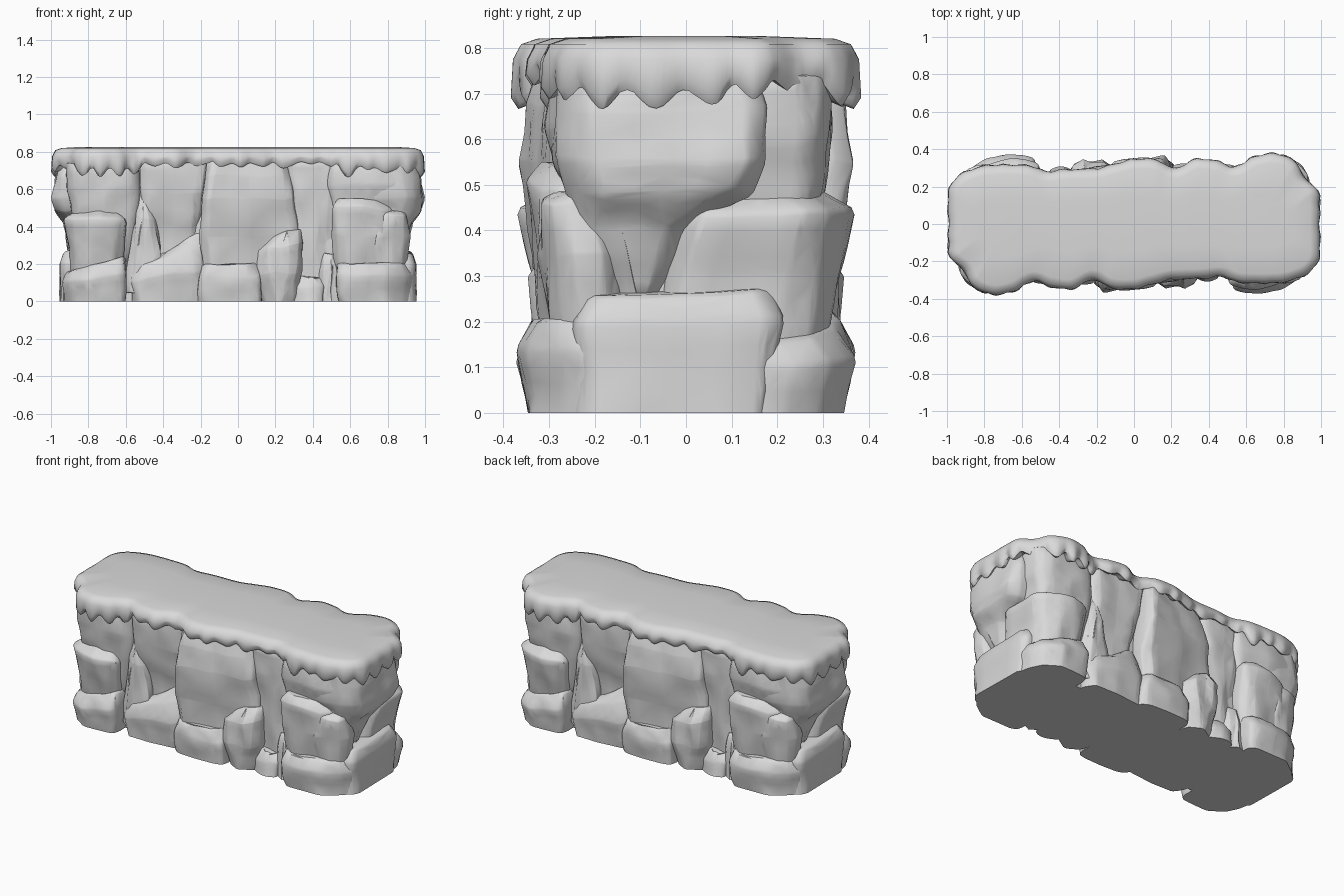
import bpy, bmesh, math, random
from mathutils import Vector, noise

if "Cube" in bpy.data.objects:
    bpy.data.objects.remove(bpy.data.objects["Cube"])

random.seed(7)
stone = bpy.data.materials.new("grey_stone")
stone.diffuse_color = (0.7, 0.7, 0.7, 1)
stone.use_nodes = True
stone.node_tree.nodes["Principled BSDF"].inputs["Base Color"].default_value = stone.diffuse_color


def finish(name, bm, angle):
    bmesh.ops.recalc_face_normals(bm, faces=bm.faces)
    me = bpy.data.meshes.new(name)
    bm.to_mesh(me)
    bm.free()
    me.materials.append(stone)
    ob = bpy.data.objects.new(name, me)
    bpy.context.collection.objects.link(ob)
    bpy.ops.object.select_all(action='DESELECT')
    bpy.context.view_layer.objects.active = ob
    ob.select_set(True)
    bpy.ops.object.shade_smooth_by_angle(angle=math.radians(angle))
    return ob


def rock(name, secs, tilt=0.0, skew=0.0, jit=0.01, cl=.05, cr=.05):
    """Loft chamfered rectangles (z, x0, x1, y0, y1) into a boulder, plus its half-turn twin."""
    bm = bmesh.new()
    rings = []
    for z, x0, x1, y0, y1 in secs:
        w, d = x1 - x0, y1 - y0
        l, r = min(cl, w * .4), min(cr, w * .4)
        ly, ry, c = min(cl * .85, d * .6), min(cr * .85, d * .6), min(.04, w * .25, d * .25)
        pts = [(x0 + l, y0), ((x0 + l + x1 - r) / 2, y0 - .005), (x1 - r, y0),
               (x1 - r * .3, y0 + ry * .4), (x1, y0 + ry), (x1, y1 - c),
               (x1 - c, y1), (x0 + c, y1), (x0, y1 - c), (x0, y0 + ly), (x0 + l * .3, y0 + ly * .4)]
        ring = []
        for x, y in pts:
            t = (x - (x0 + x1) / 2) / w
            j = [random.uniform(-jit, jit) for _ in range(3)]
            zz = max(0, z * (1 + tilt * t) + j[2]) if z else 0
            yy = y + skew * t * (1 if y < (y0 + y1) / 2 else 0)
            ring.append(bm.verts.new((x + j[0], yy + j[1], zz)))
        rings.append(ring)
    n = len(rings[0])
    for a, b in zip(rings, rings[1:]):
        for i in range(n):
            j = (i + 1) % n
            bm.faces.new((a[i], a[j], b[j], b[i]))
    bm.faces.new(rings[0][::-1])
    bm.faces.new(rings[-1])
    edges = [e for e in bm.edges if max(v.co.z for v in e.verts) > .001]
    bmesh.ops.bevel(bm, geom=edges, offset=.01, segments=1, profile=.5,
                    affect='EDGES', clamp_overlap=True)
    # weathered dents
    for size in (.09, .06):
        bmesh.ops.triangulate(bm, faces=bm.faces)
        bmesh.ops.subdivide_edges(bm, edges=[e for e in bm.edges if e.calc_length() > size], cuts=1)
    for v in bm.verts:
        if v.co.z > .001:
            d = noise.noise_vector(v.co * 8) * .012
            v.co += Vector((d.x, d.y, d.z * .6))
            v.co.z = max(v.co.z, 0)
    ob = finish(name + "_front", bm, 45)
    twin = ob.copy()
    twin.name = name + "_back"
    twin.rotation_euler.z = math.pi
    bpy.context.collection.objects.link(twin)


# Hidden core joining all the boulders
bm = bmesh.new()
bmesh.ops.create_cube(bm, size=1)
for v in bm.verts:
    v.co = Vector((v.co.x * 1.7, v.co.y * .46, (v.co.z + .5) * .79))
finish("core", bm, 30)

# Left column
rock("left_base", [(0, -.93, -.6, -.34, -.1), (.13, -.945, -.59, -.365, -.1), (.195, -.92, -.6, -.33, -.1)],
     tilt=.45, cl=.15)
rock("left_middle", [(.1, -.88, -.62, -.29, .07), (.3, -.91, -.61, -.33, .05),
                     (.44, -.93, -.6, -.36, .0), (.49, -.87, -.65, -.29, -.03)], cl=.12)
rock("left_upper", [(.2, -.8, -.58, -.25, .1), (.45, -.88, -.54, -.29, .1),
                    (.6, -.92, -.52, -.32, .1), (.74, -.91, -.53, -.31, .1)], cl=.08)

# Recess left of the middle
rock("recess_base", [(0, -.57, -.18, -.3, 0), (.14, -.57, -.18, -.32, 0), (.24, -.55, -.19, -.29, 0),
                     (.31, -.42, -.2, -.25, 0)], tilt=.4)
rock("recess_spire", [(.05, -.6, -.4, -.29, 0), (.25, -.58, -.41, -.3, 0), (.45, -.56, -.43, -.285, 0),
                      (.57, -.55, -.47, -.255, 0)], tilt=-.08)
rock("recess_upper", [(.2, -.5, -.2, -.22, 0), (.4, -.52, -.2, -.245, 0), (.58, -.53, -.18, -.29, 0),
                      (.75, -.53, -.16, -.29, 0)])

# Middle column
rock("middle_upper", [(.12, -.19, .3, -.28, 0), (.35, -.2, .33, -.305, 0), (.55, -.19, .31, -.335, 0),
                      (.67, -.17, .29, -.315, 0), (.76, -.16, .27, -.29, 0)], skew=.08)
rock("middle_base", [(0, -.21, .12, -.335, 0), (.13, -.21, .12, -.35, 0), (.2, -.2, .1, -.325, 0)])
rock("middle_boulder", [(0, .12, .31, -.31, 0), (.15, .08, .34, -.335, 0), (.29, .09, .35, -.33, 0),
                        (.37, .16, .34, -.29, 0)], tilt=.12, cl=.08, cr=.07)

# Recess right of the middle
rock("gap_upper", [(.0, .3, .52, -.23, 0), (.3, .3, .52, -.24, 0), (.6, .27, .54, -.26, 0), (.75, .25, .54, -.26, 0)])
rock("gap_boulder", [(0, .29, .46, -.3, 0), (.08, .3, .47, -.3, 0), (.13, .33, .45, -.27, 0)])
rock("gap_stone", [(0, .43, .56, -.28, 0), (.16, .43, .56, -.28, 0), (.26, .46, .55, -.25, 0)])

# Right column
rock("right_base", [(0, .53, .93, -.335, -.1), (.14, .52, .945, -.355, -.1), (.205, .53, .92, -.33, -.1)],
     skew=.03, cl=.06, cr=.15)
rock("right_middle", [(.12, .53, .8, -.3, -.05), (.35, .5, .82, -.325, -.05), (.5, .5, .82, -.34, -.05),
                      (.545, .53, .78, -.31, -.05)], skew=.05, tilt=-.05, cl=.07)
rock("right_shoulder", [(.1, .68, .9, -.28, -.14), (.35, .7, .91, -.315, -.15), (.46, .7, .91, -.315, -.17),
                        (.49, .72, .88, -.28, -.19)], cr=.09)
rock("right_upper", [(.3, .53, .87, -.25, 0), (.5, .5, .92, -.27, 0), (.62, .47, .94, -.3, 0),
                     (.75, .48, .93, -.28, 0)], cr=.09)

# Right end
rock("end_base", [(0, .6, .945, -.24, .19), (.2, .6, .96, -.25, .21), (.265, .6, .93, -.22, .19)])
rock("end_upper", [(.24, .6, .87, -.2, -.07), (.4, .6, .92, -.23, .0), (.48, .6, .97, -.26, .14),
                   (.55, .6, .99, -.28, .18), (.66, .6, .97, -.29, .18), (.75, .6, .95, -.28, .16)], cl=.05, cr=.09)

# Cap: smooth outline with a dripping edge
half = [(-.98, -.1), (-.97, -.18), (-.9, -.24), (-.86, -.32), (-.76, -.365), (-.65, -.35), (-.54, -.295),
        (-.44, -.325), (-.33, -.335), (-.22, -.285), (-.12, -.33), (.0, -.335), (.1, -.31), (.2, -.285),
        (.35, -.28), (.47, -.27), (.56, -.3), (.7, -.305), (.82, -.295), (.93, -.25), (.98, -.17), (.98, -.02)]
ctrl = [Vector(p) for p in half] + [-Vector(p) for p in half]
line = []
N = len(ctrl)
for i in range(N):
    p0, p1, p2, p3 = (ctrl[(i + k) % N] for k in (-1, 0, 1, 2))
    for s in range(10):
        t = s / 10
        line.append(.5 * (2 * p1 + (p2 - p0) * t + (2 * p0 - 5 * p1 + 4 * p2 - p3) * t * t
                          + (3 * p1 - p0 - 3 * p2 + p3) * t ** 3))
M = len(line)

# Drip profile along half the rim, repeated for the other half
drips, i = [], 0
while i < M // 2:
    end = abs(line[i].x) > .52
    length, step, acc = random.uniform(.08, .15), 0, 0
    while acc < length and i + step < M // 2:
        acc += (line[(i + step + 1) % M] - line[i + step]).length
        step += 1
    depth = random.uniform(.03, .075) if end else random.uniform(.015, .05)
    base = random.uniform(.715, .735) if end else random.uniform(.735, .755)
    peak = random.uniform(.35, .65)
    for k in range(step):
        t = k / step
        h = t / peak if t < peak else (1 - t) / (1 - peak)
        drips.append((base - depth * h * (1.2 - .2 * h), h))
    i += step
drips += drips
lows = [sum(drips[(i + k) % M][0] for k in (-1, 0, 1)) / 3 for i in range(M)]

bm = bmesh.new()
rings = [[] for _ in range(7)]
for i, p in enumerate(line):
    tan = (line[(i + 2) % M] - line[i - 2]).normalized()
    nrm = Vector((tan.y, -tan.x))
    low, bulge = lows[i], .01 * drips[i][1]
    rows = [(-.08, low + .04), (-.025, low + .01), (-.005 + bulge * .6, low), (.008 + bulge, low + .025),
            (.008 + bulge * .5, .775), (-.005, .808), (-.04, .82)]
    for ring, (off, z) in zip(rings, rows):
        q = p + nrm * off
        ring.append(bm.verts.new((q.x, q.y, z)))
# Slightly domed top
rings.append([bm.verts.new((v.co.x * .9, v.co.y * .5, .826)) for v in rings[-1]])
for a, b in zip(rings, rings[1:]):
    for i in range(M):
        j = (i + 1) % M
        bm.faces.new((a[i], a[j], b[j], b[i]))
bm.faces.new(rings[-1])
finish("dripping_cap", bm, 60)
